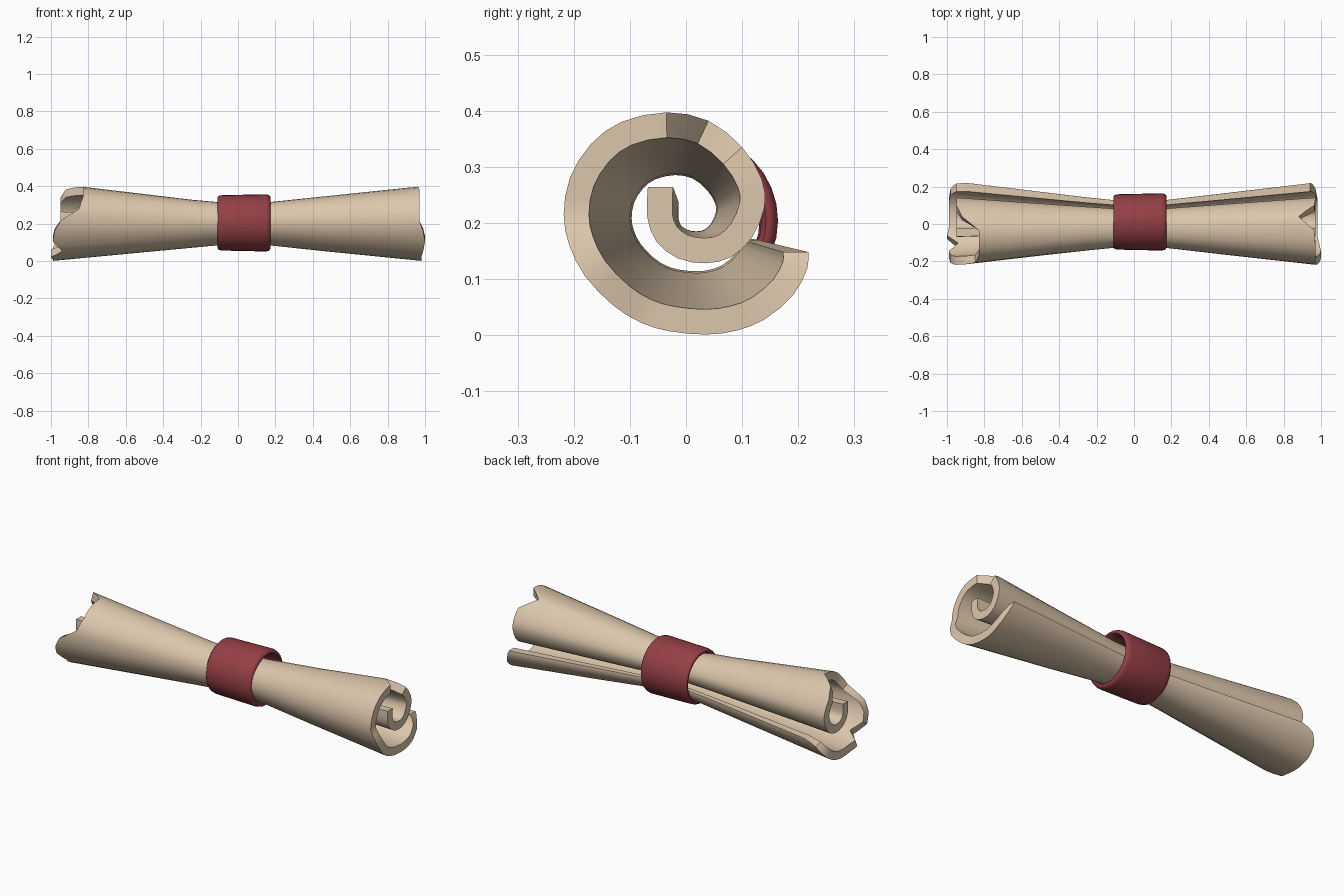
import bpy, bmesh, math
from mathutils import Vector

if "Cube" in bpy.data.objects:
    bpy.data.objects.remove(bpy.data.objects["Cube"])


def material(name, rgb):
    m = bpy.data.materials.new(name)
    m.diffuse_color = (*rgb, 1)
    m.use_nodes = True
    m.node_tree.nodes["Principled BSDF"].inputs["Base Color"].default_value = m.diffuse_color
    return m


def finish(name, bm, mat, angle):
    bmesh.ops.recalc_face_normals(bm, faces=bm.faces)
    me = bpy.data.meshes.new(name)
    bm.to_mesh(me)
    bm.free()
    ob = bpy.data.objects.new(name, me)
    bpy.context.collection.objects.link(ob)
    me.materials.append(mat)
    bpy.ops.object.select_all(action='DESELECT')
    ob.select_set(True)
    bpy.context.view_layer.objects.active = ob
    bpy.ops.object.shade_smooth_by_angle(angle=math.radians(angle))
    return ob


# Rolled sheet: outer spiral (y, z) with the torn edge x at the left and right end
SPIRAL = [
    (.218, .148, -.88, .94), (.216, .118, -.95, .95), (.19, .07, -.98, .97),
    (.14, .028, -.99, .98), (.09, .008, -.99, .98), (.035, .001, -.99, .98),
    (-.03, .007, -.99, .98), (-.08, .022, -1, .98), (-.13, .053, -.94, .99),
    (-.18, .105, -.99, 1), (-.208, .16, -.98, .99), (-.218, .215, -.95, .97),
    (-.207, .28, -.85, .97), (-.17, .34, -.83, .97), (-.115, .38, -.83, .97),
    (-.035, .397, -.83, .965), (.04, .382, -.92, .88), (.1, .335, -.95, .965),
    (.135, .278, -.95, .97), (.14, .228, -.95, .97), (.117, .173, -.95, .97),
    (.08, .139, -.95, .97), (.035, .128, -.95, .97), (-.015, .137, -.95, .97),
    (-.053, .167, -.95, .97), (-.069, .21, -.95, .97), (-.068, .264, -.95, .97)]
THICK = .045
SUB = 2
cols = []
for i in range(len(SPIRAL) - 1):
    p = [Vector(SPIRAL[min(max(i + k, 0), len(SPIRAL) - 1)]) for k in (-1, 0, 1, 2)]
    for j in range(SUB):
        t = j / SUB
        c = .5 * (2 * p[1] + (p[2] - p[0]) * t + (2 * p[0] - 5 * p[1] + 4 * p[2] - p[3]) * t**2
                  + (3 * p[1] - p[0] - 3 * p[2] + p[3]) * t**3)
        lin = p[1].lerp(p[2], t)
        cols.append((c[0], c[1], lin[2], lin[3]))
cols.append(SPIRAL[-1])

# Closed cross-section: outer side, then the inner side offset by the thickness
inner = []
for i, c in enumerate(cols):
    a, b = cols[max(i - 1, 0)], cols[min(i + 1, len(cols) - 1)]
    d = Vector((b[0] - a[0], b[1] - a[1])).normalized()
    if i in (0, len(cols) - 1):
        d = Vector((0, -1 if i == 0 else 1))
    inner.append((c[0] + d.y * THICK, c[1] - d.x * THICK, c[2], c[3]))
# Inward is to the right of the clockwise direction of travel
section = cols + inner[::-1]

# Stations along the roll: x (None = torn end) and size
STATIONS = [(None, 1), (-.25, .65), (-.1, .58), (.03, .56), (.16, .58), (.5, .76), (None, 1)]
bm = bmesh.new()
rows = []
for k, (x, s) in enumerate(STATIONS):
    rows.append([bm.verts.new(((x if x is not None else (q[2] if k == 0 else q[3])),
                               q[0] * s, .2 + (q[1] - .2) * s)) for q in section])
n = len(section)
for r0, r1 in zip(rows, rows[1:]):
    for i in range(n):
        bm.faces.new((r0[i], r0[(i + 1) % n], r1[(i + 1) % n], r1[i]))
for r in (rows[0], rows[-1]):
    for i in range(n // 2 - 1):
        bm.faces.new((r[i], r[i + 1], r[n - 2 - i], r[n - 1 - i]))
finish("rolled_sheet", bm, material("parchment", (.72, .57, .41)), 35)

# Band around the waist: rounded ring profile (x, radius) turned about the roll axis
PROFILE = [(-.11, .136), (-.102, .145), (-.085, .148), (.15, .153), (.165, .149), (.173, .14),
           (.173, .132), (.16, .123), (-.095, .12), (-.108, .126)]
SEG = 32
bm = bmesh.new()
rings = []
for k in range(SEG):
    a = 2 * math.pi * k / SEG
    rings.append([bm.verts.new((x, .011 + r * math.cos(a), .204 + r * math.sin(a)))
                  for x, r in PROFILE])
m = len(PROFILE)
for k in range(SEG):
    r0, r1 = rings[k], rings[(k + 1) % SEG]
    for i in range(m):
        bm.faces.new((r0[i], r0[(i + 1) % m], r1[(i + 1) % m], r1[i]))
finish("waist_band", bm, material("band_red", (.30, .05, .06)), 50)
